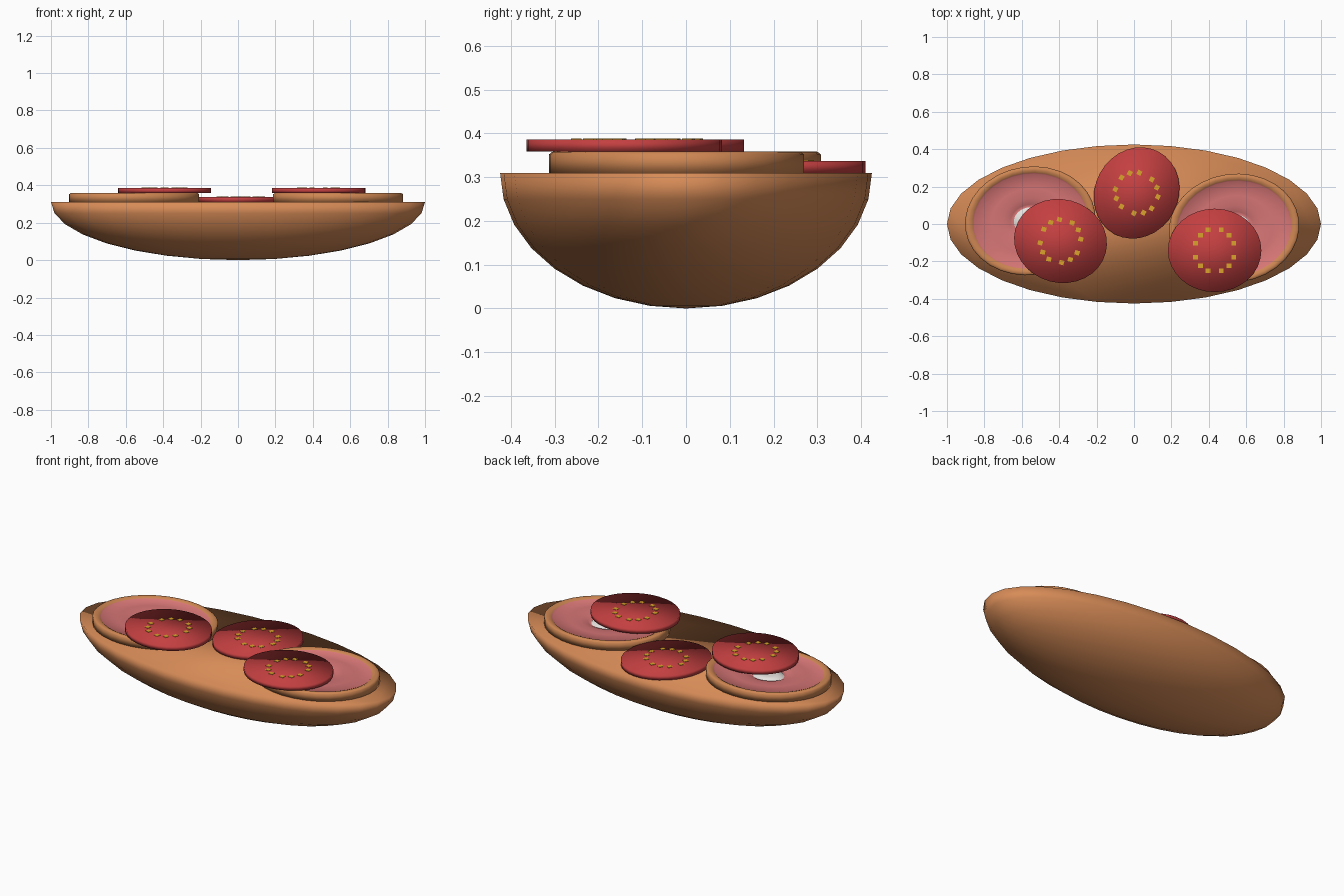
import bpy, bmesh, math
from mathutils import Matrix, Vector

if "Cube" in bpy.data.objects:
    bpy.data.objects.remove(bpy.data.objects["Cube"])


def material(name, rgb):
    m = bpy.data.materials.new(name)
    m.diffuse_color = (*rgb, 1)
    m.use_nodes = True
    m.node_tree.nodes["Principled BSDF"].inputs["Base Color"].default_value = m.diffuse_color
    return m


CRUST = material("bread brown", (0.68, 0.26, 0.095))
RIND = material("rind brown", (0.62, 0.24, 0.085))
PINK = material("meat pink", (0.68, 0.18, 0.18))
BONE = material("bone white", (0.80, 0.77, 0.74))
RED = material("tomato red", (0.55, 0.05, 0.052))
SEED = material("seed yellow", (0.72, 0.36, 0.025))


def loft(name, rx, ry, profile, mats, loc=(0, 0), turn=0, n=32, smooth=True):
    """Stack of elliptical rings; profile rows are (scale, z, material index)."""
    bm = bmesh.new()
    rings = []
    for s, z, _ in profile:
        if s == 0:
            rings.append([bm.verts.new((0, 0, z))])
        else:
            rings.append([bm.verts.new((rx * s * math.cos(math.tau * i / n),
                                        ry * s * math.sin(math.tau * i / n), z))
                          for i in range(n)])
    for a, b, row in zip(rings, rings[1:], profile[1:]):
        for i in range(n):
            j = (i + 1) % n
            if len(a) == 1:
                f = bm.faces.new((a[0], b[j], b[i]))
            else:
                f = bm.faces.new((a[i], a[j], b[j], b[i]))
            f.material_index = row[2]
    if len(rings[0]) > 1:
        bm.faces.new(rings[0][::-1]).material_index = profile[0][2]
    bm.faces.new(rings[-1]).material_index = profile[-1][2]
    bmesh.ops.recalc_face_normals(bm, faces=bm.faces)
    for f in bm.faces:
        f.smooth = smooth
    mesh = bpy.data.meshes.new(name)
    bm.to_mesh(mesh)
    bm.free()
    for m in mats:
        mesh.materials.append(m)
    ob = bpy.data.objects.new(name, mesh)
    ob.location = (*loc, 0)
    ob.rotation_euler.z = math.radians(turn)
    bpy.context.collection.objects.link(ob)
    return ob


# Bread: lower half of a stretched sphere with a flat cut top
TOP = 0.31
arc = [math.pi / 2 * k / 8 for k in range(9)]
loft("bread_half", 1.0, 0.425,
     [(math.sin(a), TOP * (1 - math.cos(a)), 0) for a in arc], [CRUST])

# Meat slices: raised rind, pink face dipping to a bone in the middle
MEAT = [(1, 0.309, 0), (1, 0.352, 0), (0.975, 0.358, 0), (0.93, 0.359, 0),
        (0.88, 0.352, 0), (0.86, 0.346, 1), (0.6, 0.348, 1), (0.42, 0.345, 1),
        (0.3, 0.337, 1), (0.25, 0.328, 1), (0.24, 0.334, 2), (0.12, 0.339, 2)]
for name, loc in (("meat_slice_left", (-0.555, 0.017)),
                  ("meat_slice_right", (0.535, -0.022))):
    loft(name, 0.35, 0.29, MEAT, [RIND, PINK, BONE], loc, 8)


# Tomato slices, each with four groups of three seeds
def tomato(name, loc, z, turn):
    loft(name, 0.25, 0.223, [(1, z, 0), (1, z + 0.027, 0)], [RED], loc, turn)
    bm = bmesh.new()
    for quarter in range(4):
        for step in (-26, 0, 26):
            a = math.radians(45 + 90 * quarter + step)
            pos = Vector((0.108 * math.cos(a), 0.116 * math.sin(a), z + 0.0275))
            bmesh.ops.create_cube(bm, size=1, matrix=Matrix.Translation(pos)
                                  @ Matrix.Diagonal((0.026, 0.024, 0.003, 1)))
    mesh = bpy.data.meshes.new(name + "_seeds")
    bm.to_mesh(mesh)
    bm.free()
    mesh.materials.append(SEED)
    ob = bpy.data.objects.new(name + "_seeds", mesh)
    ob.location = (*loc, 0)
    ob.rotation_euler.z = math.radians(turn)
    bpy.context.collection.objects.link(ob)


tomato("tomato_left", (-0.393, -0.091), 0.359, -15)
tomato("tomato_middle", (0.014, 0.166), 0.310, 62)
tomato("tomato_right", (0.431, -0.141), 0.359, 0)
